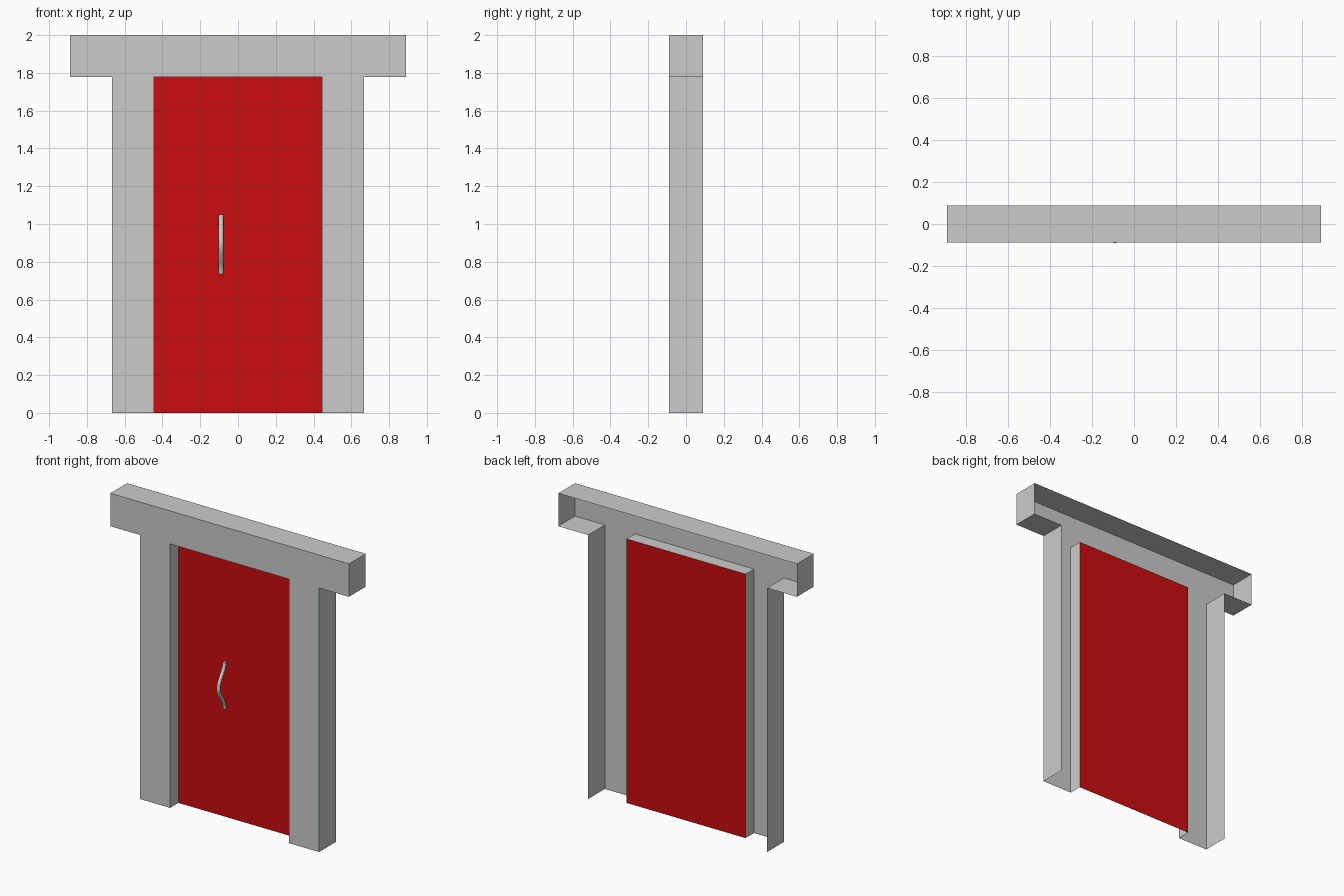
import bpy, math

if "Cube" in bpy.data.objects:
    bpy.data.objects.remove(bpy.data.objects["Cube"])

FRONT, BACK, DOOR_Y = -0.089, 0.089, 0.0


def make_mesh(name, verts, faces, color=None):
    mesh = bpy.data.meshes.new(name)
    mesh.from_pydata(verts, [], faces)
    mesh.update()
    obj = bpy.data.objects.new(name, mesh)
    bpy.context.collection.objects.link(obj)
    if color:
        mat = bpy.data.materials.new(name + "_paint")
        mat.diffuse_color = color
        mat.use_nodes = True
        mat.node_tree.nodes["Principled BSDF"].inputs["Base Color"].default_value = mat.diffuse_color
        mesh.materials.append(mat)
    return obj


# Frame: T-shaped front sheet with an open back, from a mirrored half outline
half = [(0.444, 1.778), (0.444, 0), (0.667, 0), (0.667, 1.778),
        (0.889, 1.778), (0.889, 2.0)]
outline = half + [(-x, z) for x, z in reversed(half)]
n = len(outline)
verts = [(x, FRONT, z) for x, z in outline]
faces = [tuple(range(n))]
for i, a in enumerate(outline):
    b = outline[(i + 1) % n]
    if a[1] == 0 and b[1] == 0:
        continue  # pillar feet stay open
    # door reveals stop at the door, outer walls run the full depth
    reveal = max(abs(a[0]), abs(b[0])) < 0.5
    y = DOOR_Y if reveal else BACK
    k = len(verts)
    verts += [(a[0], y, a[1]), (b[0], y, b[1])]
    faces.append((i, k, k + 1, (i + 1) % n))
make_mesh("door_frame", verts, faces)

# Door: single red panel set back in the opening
make_mesh("door_panel",
          [(-0.444, DOOR_Y, 0), (0.444, DOOR_Y, 0),
           (0.444, DOOR_Y, 1.778), (-0.444, DOOR_Y, 1.778)],
          [(0, 1, 2, 3)], (0.6, 0.004, 0.005, 1))

# Handle: bowed round bar swept along a bell-shaped path
curve = bpy.data.curves.new("door_handle", 'CURVE')
curve.dimensions = '3D'
curve.bevel_depth = 0.012
curve.bevel_resolution = 4
curve.use_fill_caps = True
spline = curve.splines.new('POLY')
steps = 24
spline.points.add(steps)
for i in range(steps + 1):
    t = i / steps
    bow = 0.5 - 0.5 * math.cos(2 * math.pi * t)
    spline.points[i].co = (-0.09, -0.012 - 0.067 * bow, 0.735 + 0.315 * t, 1)
spline.use_smooth = True
handle = bpy.data.objects.new("door_handle", curve)
bpy.context.collection.objects.link(handle)
bpy.context.view_layer.objects.active = handle
handle.select_set(True)
bpy.ops.object.convert(target='MESH')
bpy.ops.object.shade_smooth_by_angle()
